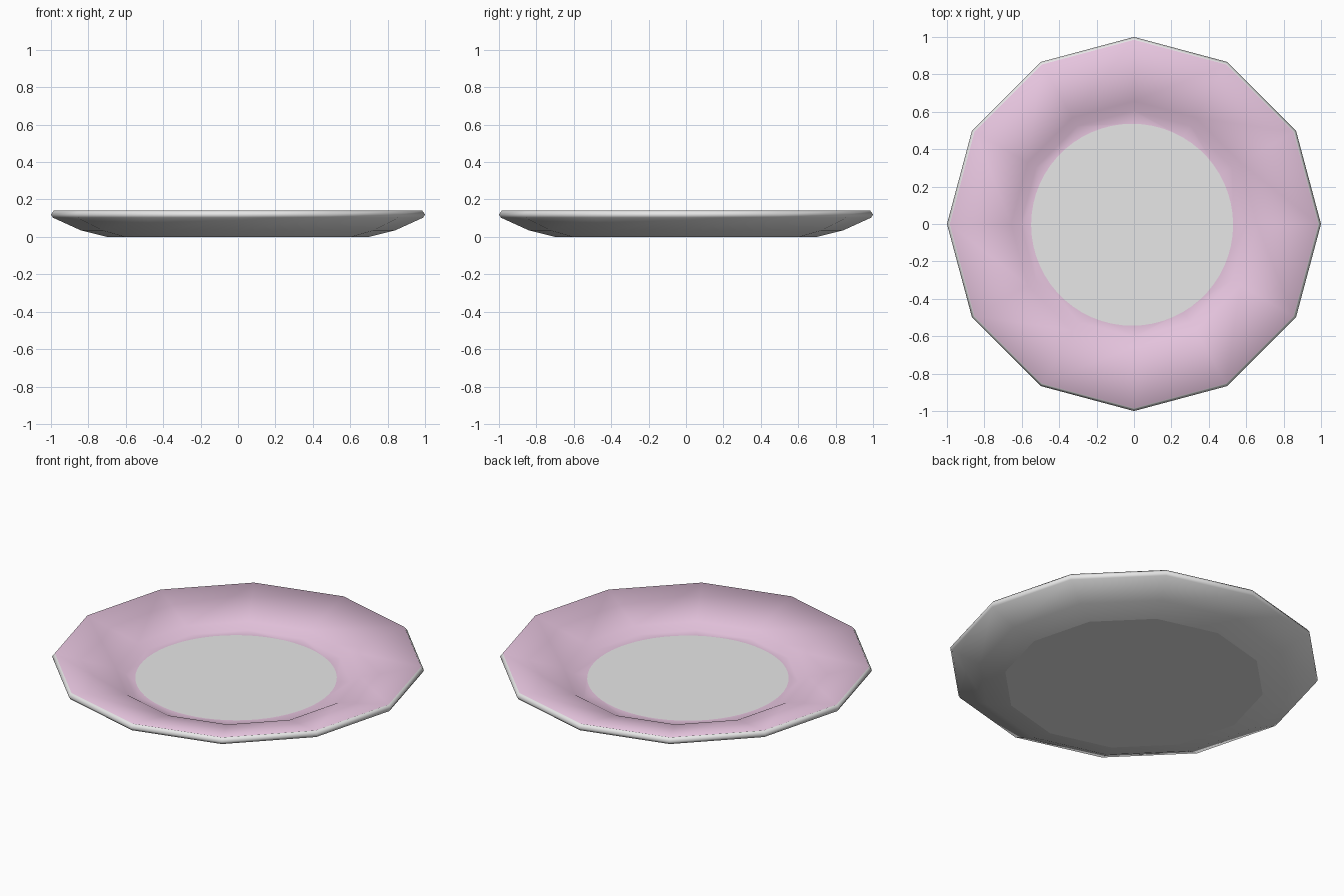
import bpy, bmesh, math

if "Cube" in bpy.data.objects:
    bpy.data.objects.remove(bpy.data.objects["Cube"])

SIDES = 12          # low-poly rim
SUB = 5             # circle points per side for the painted centre


def material(name, rgb):
    m = bpy.data.materials.new(name)
    m.diffuse_color = (*rgb, 1.0)
    m.use_nodes = True
    m.node_tree.nodes["Principled BSDF"].inputs["Base Color"].default_value = m.diffuse_color
    return m


white = material("white glaze", (0.8, 0.8, 0.8))
pink = material("pink glaze", (0.8, 0.56, 0.74))

bm = bmesh.new()


def ring(r, z, n=SIDES, cx=0.0, cy=0.0):
    return [bm.verts.new((cx + r * math.cos(2 * math.pi * i / n),
                          cy + r * math.sin(2 * math.pi * i / n), z)) for i in range(n)]


# Profile from the foot, up the outside, over the rim, down to the well
profile = [(0.70, 0.0), (0.84, 0.035), (0.99, 0.103), (1.0, 0.12),
           (0.985, 0.14), (0.657, 0.064), (0.605, 0.034)]
rings = [ring(r, z) for r, z in profile]
for k in range(len(rings) - 1):
    a, b = rings[k], rings[k + 1]
    for i in range(SIDES):
        j = (i + 1) % SIDES
        f = bm.faces.new((a[i], a[j], b[j], b[i]))
        f.material_index = 1 if k >= 4 else 0     # inside is pink

# Flat foot underneath
foot = bm.faces.new(list(reversed(rings[0])))

# Well: pink surround with a round white centre
N = SIDES * SUB
circle = ring(0.54, 0.034, N, -0.01, -0.004)
edge = rings[-1]
for i in range(SIDES):
    arc = [circle[(i * SUB + s) % N] for s in range(SUB, -1, -1)]
    f = bm.faces.new([edge[i], edge[(i + 1) % SIDES]] + arc)
    f.material_index = 1
bm.faces.new(circle)

bm.normal_update()
for f in bm.faces:
    f.smooth = True
for e in foot.edges:
    e.smooth = False

mesh = bpy.data.meshes.new("plate")
bm.to_mesh(mesh)
bm.free()
mesh.materials.append(white)
mesh.materials.append(pink)
plate = bpy.data.objects.new("plate", mesh)
bpy.context.collection.objects.link(plate)
